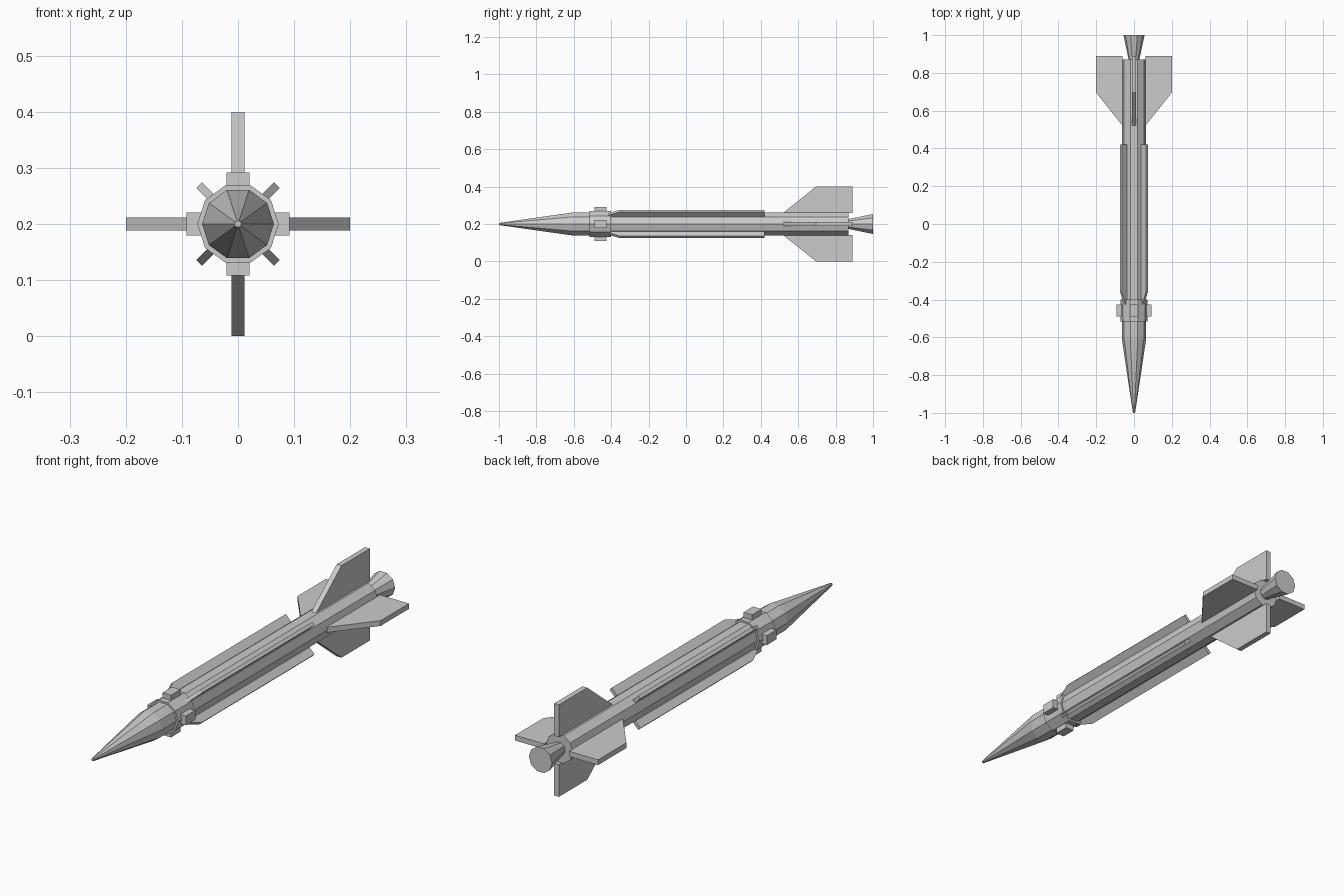
import bpy, bmesh
from math import cos, sin, pi, radians
from mathutils import Matrix, Vector

if "Cube" in bpy.data.objects:
    bpy.data.objects.remove(bpy.data.objects["Cube"])

AXIS_Z = 0.2
SIDES = 10


def make_object(name, bm):
    bmesh.ops.recalc_face_normals(bm, faces=bm.faces)
    mesh = bpy.data.meshes.new(name)
    bm.to_mesh(mesh)
    bm.free()
    obj = bpy.data.objects.new(name, mesh)
    bpy.context.collection.objects.link(obj)
    return obj


def lathe(name, profile):
    """Ten-sided solid along y from (y, radius) pairs, capped at both ends."""
    bm = bmesh.new()
    rings = []
    for y, r in profile:
        rings.append([bm.verts.new((r * cos(2 * pi * i / SIDES), y,
                                    AXIS_Z + r * sin(2 * pi * i / SIDES)))
                      for i in range(SIDES)])
    for a, b in zip(rings, rings[1:]):
        for i in range(SIDES):
            j = (i + 1) % SIDES
            bm.faces.new((a[i], a[j], b[j], b[i]))
    bm.faces.new(rings[0])
    bm.faces.new(rings[-1])
    return make_object(name, bm)


def radial_plate(name, outline, width, degrees):
    """Extrude a (y, radius) outline to a plate and turn it about the body axis."""
    bm = bmesh.new()
    face = bm.faces.new([bm.verts.new((-width / 2, y, r)) for y, r in outline])
    ext = bmesh.ops.extrude_face_region(bm, geom=[face])
    moved = [g for g in ext["geom"] if isinstance(g, bmesh.types.BMVert)]
    bmesh.ops.translate(bm, verts=moved, vec=Vector((width, 0, 0)))
    turn = Matrix.Translation((0, 0, AXIS_Z)) @ Matrix.Rotation(radians(degrees), 4, 'Y')
    bmesh.ops.transform(bm, matrix=turn, verts=bm.verts)
    return make_object(name, bm)


# Main fuselage, collar and exhaust
lathe("body_and_nose", [(-1.0, 0.006), (-0.61, 0.064), (0.87, 0.064)])
lathe("collar", [(-0.515, 0.0725), (-0.4, 0.0725)])
lathe("nozzle", [(0.865, 0.027), (1.0, 0.056)])

# Outlines of the parts repeated around the body
lug = [(-0.49, 0.05), (-0.49, 0.092), (-0.425, 0.092), (-0.425, 0.05)]
fin = [(0.52, 0.06), (0.695, 0.2), (0.89, 0.2), (0.89, 0.06)]
strake = [(-0.435, 0.05), (-0.435, 0.066), (-0.355, 0.098), (0.42, 0.098), (0.42, 0.05)]

for i in range(4):
    radial_plate(f"collar_lug_{i + 1}", lug, 0.041, 90 * i)
    radial_plate(f"tail_fin_{i + 1}", fin, 0.023, 90 * i)
    radial_plate(f"side_strake_{i + 1}", strake, 0.015, 45 + 90 * i)
